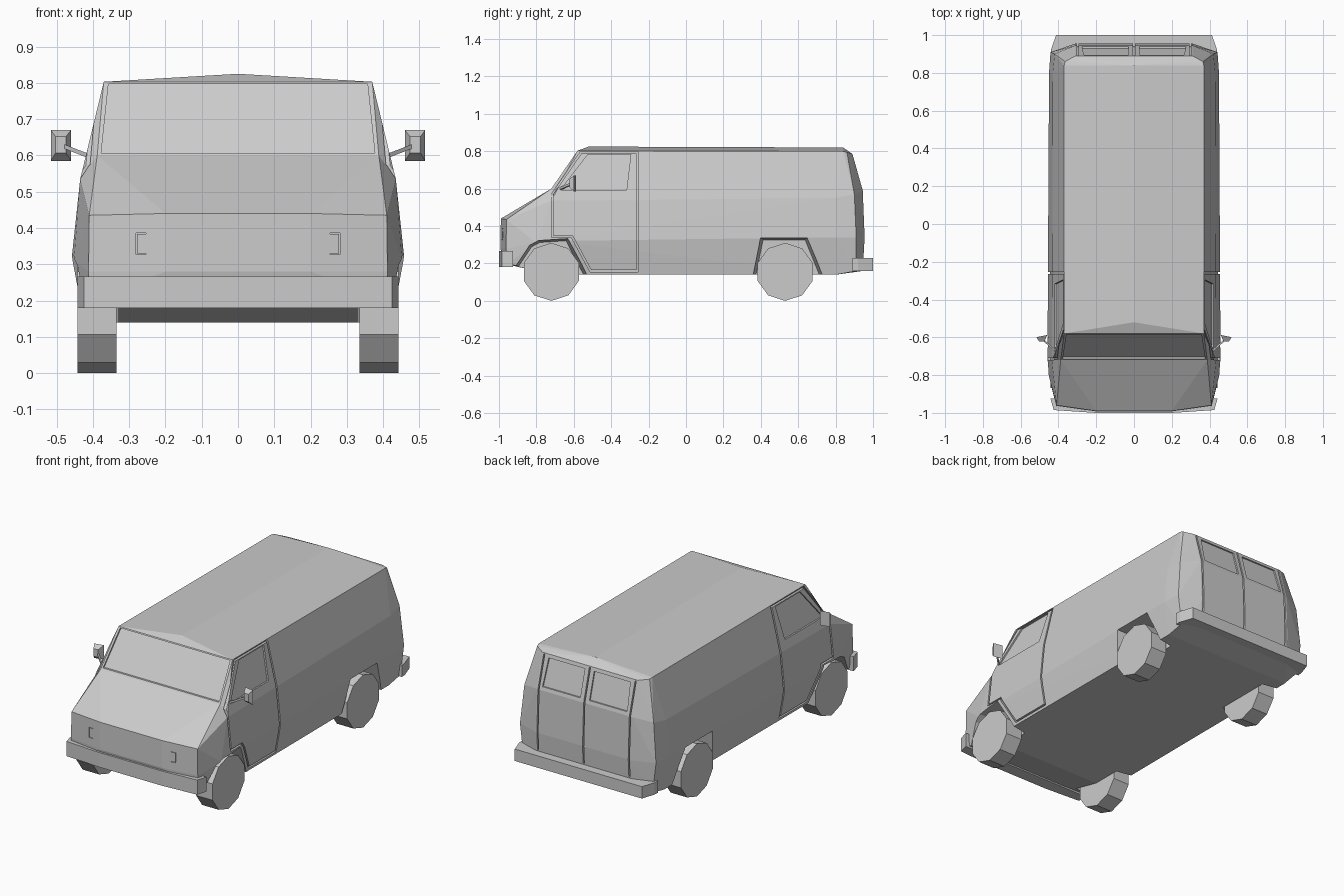
import bpy, bmesh, math
from mathutils import Vector, Matrix
from mathutils.bvhtree import BVHTree

if "Cube" in bpy.data.objects:
    bpy.data.objects.remove(bpy.data.objects["Cube"])


def make(name, bm):
    bmesh.ops.recalc_face_normals(bm, faces=bm.faces)
    me = bpy.data.meshes.new(name)
    bm.to_mesh(me)
    bm.free()
    ob = bpy.data.objects.new(name, me)
    bpy.context.collection.objects.link(ob)
    return ob


def hull(name, half):
    bm = bmesh.new()
    for x, y, z in half:
        bm.verts.new((x, y, z))
        if x:
            bm.verts.new((-x, y, z))
    r = bmesh.ops.convex_hull(bm, input=bm.verts)
    junk = [v for v in bm.verts if not v.link_faces]
    bmesh.ops.delete(bm, geom=junk, context='VERTS')
    bmesh.ops.dissolve_limit(bm, angle_limit=0.01, verts=bm.verts, edges=bm.edges)
    return make(name, bm)


def add_prism(bm, a, b):
    """Solid between two matching point loops."""
    va, vb = [[bm.verts.new(p) for p in loop] for loop in (a, b)]
    n = len(a)
    fs = [bm.faces.new(va), bm.faces.new(vb[::-1])]
    fs += [bm.faces.new((va[i], vb[i], vb[(i + 1) % n], va[(i + 1) % n])) for i in range(n)]
    bmesh.ops.recalc_face_normals(bm, faces=fs)


def boolean(ob, other, op):
    m = ob.modifiers.new(op, 'BOOLEAN')
    m.object, m.operation, m.solver, m.use_self = other, op, 'EXACT', True
    bpy.context.view_layer.objects.active = ob
    bpy.ops.object.modifier_apply(modifier=m.name)
    bpy.data.objects.remove(other)


# Body shell: cabin and cargo box, joined with the sloping nose
front_ring = [(.425, -.72, .14), (.458, -.72, .32), (.435, -.72, .535), (.388, -.72, .60)]
body = hull("van_body", front_ring + [
    (.37, -.58, .803), (0, -.52, .825), (0, .84, .82), (.37, .84, .80),
    (.42, .80, .14), (.45, .80, .34), (.43, .80, .55),
    (.42, .91, .16), (.442, .91, .34), (.42, .90, .57), (.365, .86, .795),
    (.31, .945, .16), (.31, .955, .34), (.31, .945, .59), (.31, .89, .785)])
nose = hull("nose", front_ring + [(x - .01, -.55, z - .012 if z > .2 else z + .005) for x, _, z in front_ring] + [
    (.43, -.80, .16), (.452, -.80, .31),
    (.41, -.955, .20), (.412, -.962, .28), (.41, -.96, .435),
    (.2, -.975, .20), (.2, -.992, .28), (.2, -.99, .44)])
boolean(body, nose, 'UNION')

bm = bmesh.new()
bm.from_mesh(body.data)
tree = BVHTree.FromBMesh(bm)
bm.free()
SIDES = {'right': Vector((1, 0, 0)), 'left': Vector((-1, 0, 0)),
         'front': Vector((0, -1, 0)), 'rear': Vector((0, 1, 0))}


def on_surface(side, u, z):
    """Point on the body hit when looking straight at one side."""
    n = SIDES[side]
    p = Vector((0, u, z)) if n.x else Vector((u, 0, z))
    return tree.ray_cast(p + n * 2, -n)[0]


def add_groove(bm, side, pts, closed=False, w=.005, d=.012):
    n = SIDES[side]
    ps = [on_surface(side, *p) for p in pts]
    for p, q in zip(ps, ps[1:] + ps[:1] if closed else ps[1:]):
        u = (q - p).normalized()
        s = u.cross(n).normalized() * w
        p, q = p - u * w * .8, q + u * w * .8
        quad = [p - s, q - s, q + s, p + s]
        add_prism(bm, [v - n * d for v in quad], [v + n * d for v in quad])


def add_recess(bm, side, pts, d=.009):
    n = SIDES[side]
    ps = [on_surface(side, *p) for p in pts]
    add_prism(bm, [v - n * d for v in ps], [v + n * .03 for v in ps])


# Wheel arches, flaring outwards
arches = [[(-.92, .05), (-.92, .19), (-.84, .30), (-.79, .325), (-.63, .335), (-.52, .14), (-.47, .05)],
          [(.33, .05), (.35, .14), (.395, .34), (.65, .34), (.73, .16), (.78, .05)]]
bm = bmesh.new()
for sx in (1, -1):
    for arch in arches:
        cy = sum(p[0] for p in arch) / len(arch)
        add_prism(bm, [(sx * .33, cy + (y - cy) * .88, z * .96) for y, z in arch],
                  [(sx * .48, y, z) for y, z in arch])
boolean(body, make("arch_cutter", bm), 'DIFFERENCE')

# Windows set into the body
bm = bmesh.new()
for side in ('right', 'left'):
    add_recess(bm, side, [(-.672, .592), (-.525, .782), (-.295, .782), (-.318, .592)])
add_recess(bm, 'front', [(-.377, .607), (.377, .607), (.357, .797), (-.357, .797)], .012)
for s in (1, -1):
    add_recess(bm, 'rear', [(s * .03, .61), (s * .275, .61), (s * .265, .765), (s * .03, .765)])
boolean(body, make("window_cutter", bm), 'DIFFERENCE')

# Door gaps and lamp lines
bm = bmesh.new()
door = [(-.26, .793), (-.26, .535), (-.26, .325), (-.26, .16), (-.51, .16), (-.61, .345),
        (-.715, .345), (-.715, .535), (-.712, .575), (-.562, .793)]
for side in ('right', 'left'):
    add_groove(bm, side, door, closed=True)
add_groove(bm, 'rear', [(0, .775), (0, .59), (0, .34), (0, .24)], w=.004)
for s in (1, -1):
    add_groove(bm, 'rear', [(s * .297, .775), (s * .297, .59), (s * .297, .34), (s * .297, .24)], w=.004)
    add_groove(bm, 'front', [(s * .255, .385), (s * .28, .385), (s * .28, .328), (s * .255, .328)], w=.0015, d=.005)
boolean(body, make("gap_cutter", bm), 'DIFFERENCE')

# Bumpers wrapping round the corners
for name, plan, z0, z1 in (
        ("front_bumper", [(-.442, -.925), (-.425, -.985), (-.2, -1), (.2, -1), (.425, -.985), (.442, -.925)], .18, .266),
        ("rear_bumper", [(-.442, .89), (-.44, .92), (-.413, 1), (.413, 1), (.44, .92), (.442, .89)], .16, .23)):
    bm = bmesh.new()
    add_prism(bm, [(x, y, z0) for x, y in plan], [(x, y, z1) for x, y in plan])
    make(name, bm)

for sx, label in ((1, "right"), (-1, "left")):
    # Ten-sided wheels
    for y, end in ((-.72, "front"), (.53, "rear")):
        ring = [(y + .155 * math.sin(i * math.tau / 10), .155 - .155 * math.cos(i * math.tau / 10)) for i in range(10)]
        bm = bmesh.new()
        add_prism(bm, [(sx * .335, *p) for p in ring], [(sx * .442, *p) for p in ring])
        make(f"{end}_{label}_wheel", bm)

    # Door mirror: tapered housing on a thin arm
    bm = bmesh.new()
    add_prism(bm, [(sx * x, -.588 - (x - .46) * .2, z) for x, z in ((.46, .585), (.516, .585), (.516, .67), (.46, .67))],
              [(sx * x, -.622, z) for x, z in ((.474, .607), (.503, .607), (.503, .652), (.474, .652))])
    make(f"{label}_mirror", bm)
    bm = bmesh.new()
    a, b = Vector((sx * .395, -.69, .592)), Vector((sx * .485, -.61, .627))
    offs = [Vector((0, dy, dz)) for dy, dz in ((-.006, -.006), (.006, -.006), (.006, .006), (-.006, .006))]
    add_prism(bm, [a + o for o in offs], [b + o for o in offs])
    make(f"{label}_mirror_arm", bm)
